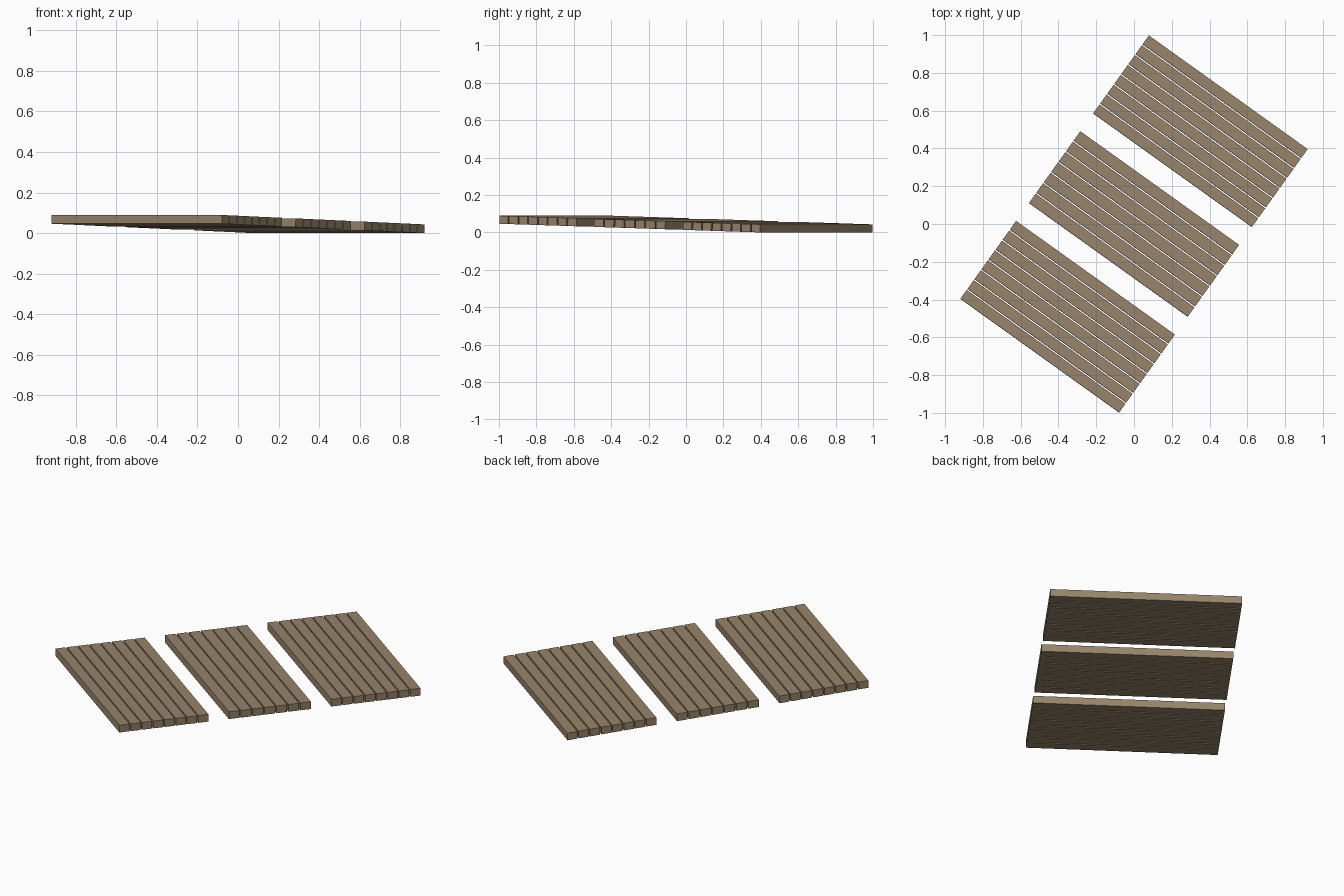
import bpy
import bmesh
from math import radians, sin, cos
from mathutils import Matrix

cube = bpy.data.objects.get("Cube")
if cube:
    bpy.data.objects.remove(cube, do_unlink=True)

# Weathered wood colour
wood = bpy.data.materials.new("weathered_wood")
wood.use_nodes = True
colour = (0.31, 0.23, 0.145, 1)
wood.diffuse_color = colour
bsdf = next(n for n in wood.node_tree.nodes if n.type == "BSDF_PRINCIPLED")
bsdf.inputs["Base Color"].default_value = colour

LENGTH, THICK, SLOT = 1.034, 0.043, 0.007
AISLE = 0.117
TILT, TURN = radians(1.55), radians(-35.6)
# Name, number of planks, width of each deck
DECKS = [("front_deck", 8, 0.507), ("middle_deck", 7, 0.467), ("back_deck", 8, 0.507)]

span = sum(d[2] for d in DECKS) + 2 * AISLE
height = span * sin(TILT) + THICK * cos(TILT)
place = (Matrix.Translation((0, 0, height / 2))
         @ Matrix.Rotation(TURN, 4, "Z") @ Matrix.Rotation(-TILT, 4, "X"))


def add_plank(name, y, width):
    """One straight board, laid across the shared slope."""
    bm = bmesh.new()
    bmesh.ops.create_cube(bm, size=1, matrix=Matrix.Translation((0, y, 0))
                          @ Matrix.Diagonal((LENGTH, width, THICK, 1)))
    mesh = bpy.data.meshes.new(name)
    bm.to_mesh(mesh)
    bm.free()
    mesh.materials.append(wood)
    plank = bpy.data.objects.new(name, mesh)
    plank.matrix_world = place
    bpy.context.collection.objects.link(plank)


# Lay the decks from front to back with an open aisle between them
start = -span / 2
for deck, count, deck_width in DECKS:
    width = (deck_width - SLOT * (count - 1)) / count
    for i in range(count):
        add_plank(f"{deck}_plank_{i + 1}", start + width / 2 + i * (width + SLOT), width)
    start += deck_width + AISLE
